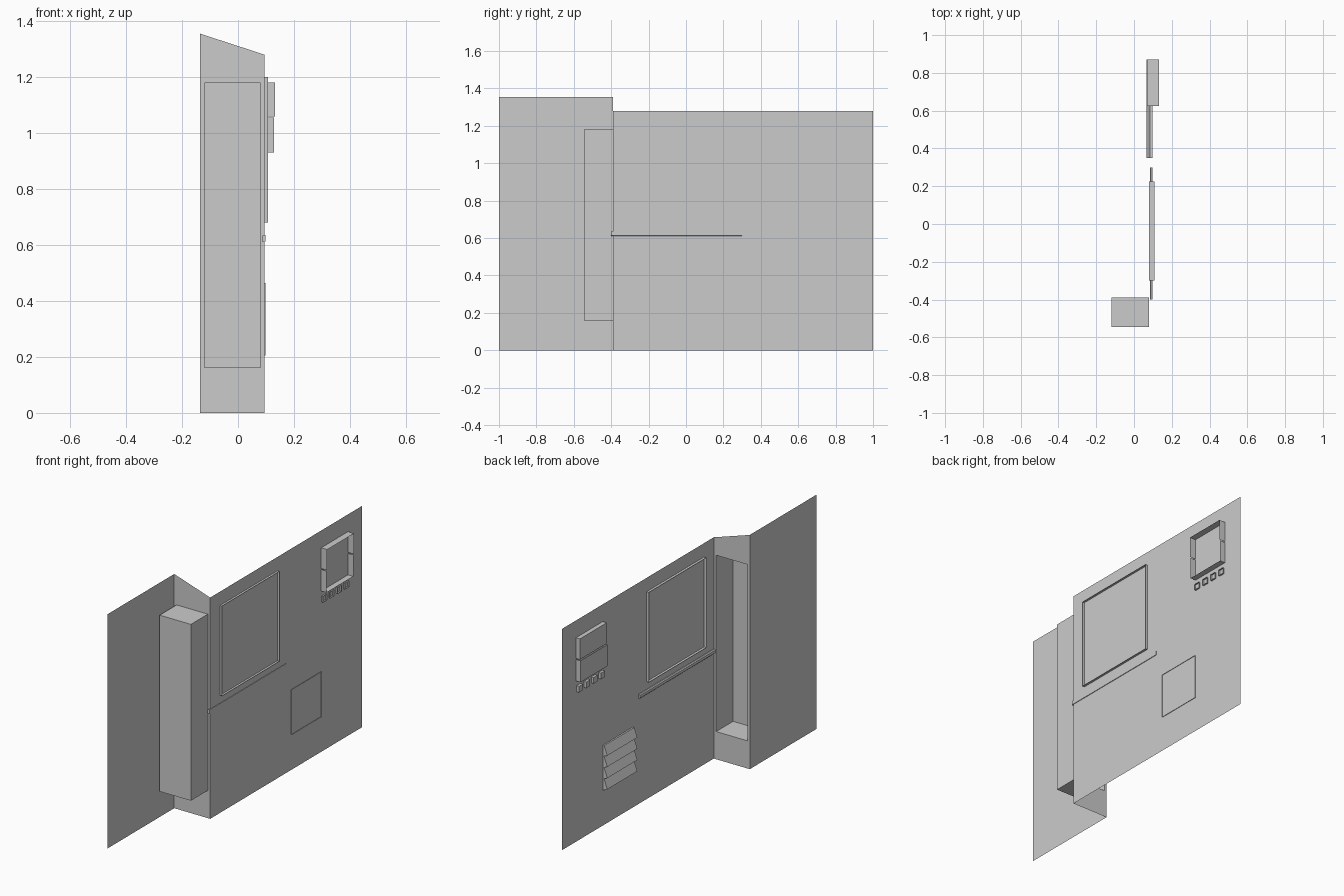
import bpy

if "Cube" in bpy.data.objects:
    bpy.data.objects.remove(bpy.data.objects["Cube"])


def make(name, verts, faces):
    mesh = bpy.data.meshes.new(name)
    mesh.from_pydata(verts, [], faces)
    obj = bpy.data.objects.new(name, mesh)
    bpy.context.collection.objects.link(obj)
    return obj


def rect_yz(x, y0, y1, z0, z1):
    return [(x, y0, z0), (x, y1, z0), (x, y1, z1), (x, y0, z1)]


def rect_xz(y, x0, x1, z0, z1):
    return [(x0, y, z0), (x1, y, z0), (x1, y, z1), (x0, y, z1)]


def sleeve(name, x0, x1, y, z, sides=(0, 1, 2, 3), back=False):
    """Thin open sleeve along x; sides are bottom, right, top, left."""
    verts = rect_yz(x0, *y, *z) + rect_yz(x1, *y, *z)
    faces = [(i, (i + 1) % 4, (i + 1) % 4 + 4, i + 4) for i in sides]
    if back:
        faces.append((3, 2, 1, 0))
    return make(name, verts, faces)


def extrude_y(name, profile, y0, y1):
    n = len(profile)
    verts = [(x, y, z) for y in (y0, y1) for x, z in profile]
    faces = [(i, (i + 1) % n, (i + 1) % n + n, i + n) for i in range(n)]
    faces += [tuple(reversed(range(n))), tuple(range(n, 2 * n))]
    return make(name, verts, faces)


WALL, BACK, STEP = 0.095, -0.135, -0.39

# Two parallel wall panels
make("main_wall", rect_yz(WALL, STEP, 1.0, 0, 1.28), [(0, 1, 2, 3)])
make("side_wall", rect_yz(BACK, -1.0, STEP, 0, 1.355), [(0, 1, 2, 3)])

# Joining wall with sloped top and an opening for the niche
outer = [(BACK, STEP, 0), (WALL, STEP, 0), (WALL, STEP, 1.28), (BACK, STEP, 1.355)]
opening = rect_xz(STEP, -0.12, 0.08, 0.16, 1.18)
ring = [(i, (i + 1) % 4, (i + 1) % 4 + 4, i + 4) for i in range(4)]
make("joining_wall", outer + opening, ring)

# Niche: open box sunk behind the joining wall
make("niche", opening + rect_xz(-0.545, -0.12, 0.08, 0.16, 1.18),
     ring + [(4, 5, 6, 7)])

# Window surround through the main wall
sleeve("window_surround", 0.08, 0.108, (-0.3, 0.225), (0.68, 1.2))

# Control box in two halves
sleeve("control_box_upper", 0.07, 0.133, (0.625, 0.87), (1.06, 1.18), (1, 2, 3), True)
sleeve("control_box_lower", 0.066, 0.129, (0.625, 0.87), (0.93, 1.055), (0, 1, 3), True)

# Row of four buttons
for i in range(4):
    y = 0.645 + i * 0.067
    sleeve(f"button_{i + 1}", 0.08, 0.104, (y - 0.018, y + 0.018),
           (0.865, 0.9), back=True)

# Shelf rail
extrude_y("rail", [(0.085, 0.615), (0.09, 0.61), (0.098, 0.613),
                   (0.098, 0.635), (0.09, 0.635), (0.085, 0.63)], -0.4, 0.3)

# Vent: thin rim and four sloped slats
sleeve("vent_rim", 0.09, 0.098, (0.35, 0.625), (0.205, 0.465))
for i in range(4):
    z = 0.205 + i * 0.065
    extrude_y(f"vent_slat_{i + 1}",
              [(0.094, z), (0.094, z + 0.065), (0.086, z + 0.065), (0.066, z + 0.012)],
              0.35, 0.625)
